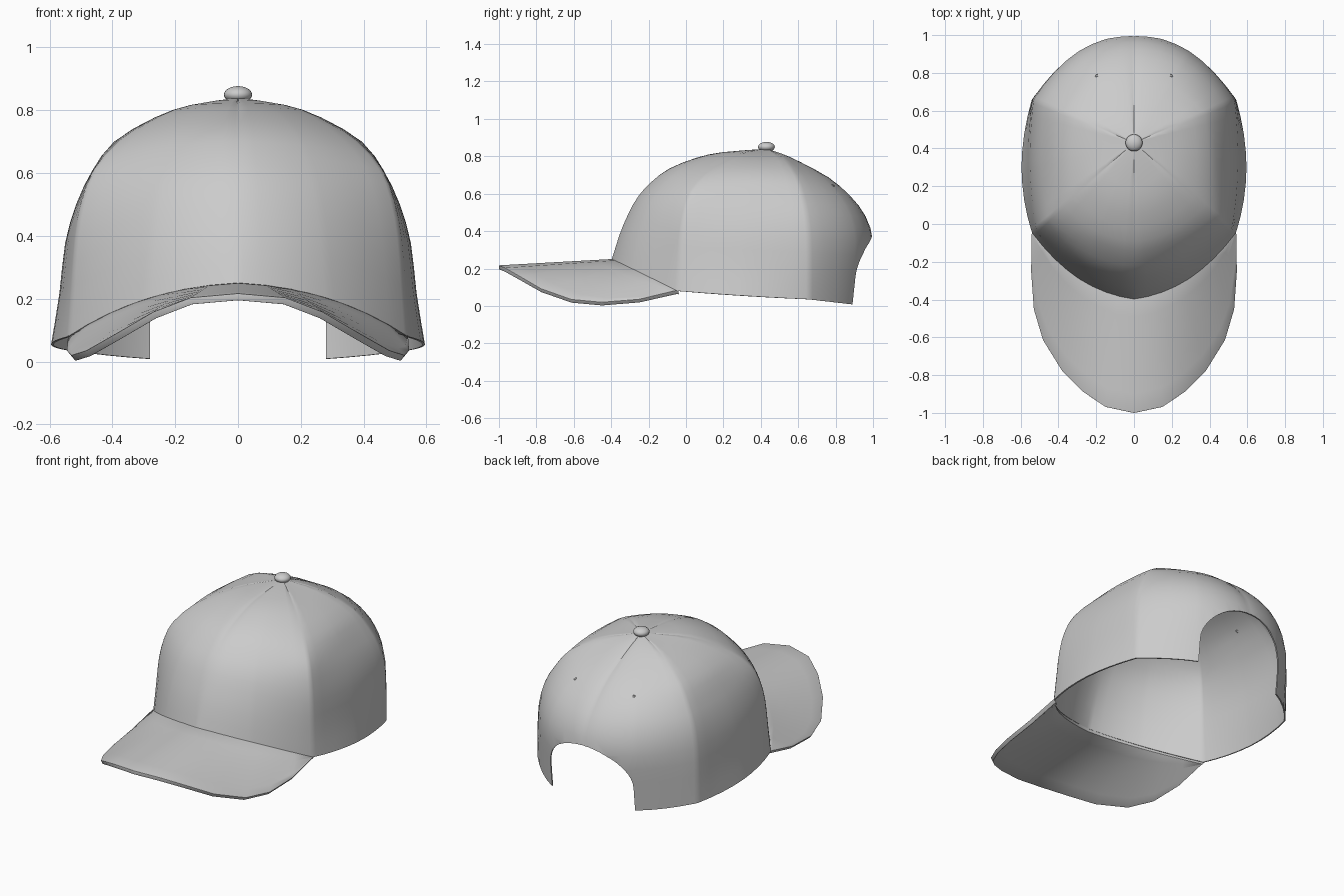
import bpy, bmesh, math
from mathutils import Vector

if "Cube" in bpy.data.objects:
    bpy.data.objects.remove(bpy.data.objects["Cube"])

APEX = Vector((0, 0.43, 0.84))
# Height fractions shared by all crown meridians
H = [0, .21, .41, .57, .70, .82, .92, .97, 1]
# Rim point and radial fractions of each meridian, front centre to back centre
MERIDIANS = [
    ((0, -.397, .25), (1, .955, .895, .83, .745, .63, .45, .28, 0)),
    ((.29, -.29, .20), (1, .965, .915, .855, .77, .655, .47, .29, 0)),
    ((.54, -.045, .08), (1, .98, .96, .92, .85, .70, .48, .28, 0)),
    ((.595, .30, .055), (1, .955, .925, .865, .78, .665, .44, .22, 0)),
    ((.54, .66, .035), (1, 1, .985, .93, .83, .69, .45, .23, 0)),
    ((.28, .89, .008), (1, 1.03, 1.05, .99, .86, .65, .36, .17, 0)),
    ((0, .955, .0), (1, 1.045, 1.085, 1.01, .85, .62, .32, .14, 0)),
]


def spline(pts, u):
    """Catmull-Rom point at parameter u of an open curve."""
    n = len(pts)
    i = min(int(u), n - 2)
    t = u - i
    a, b, c, d = (pts[max(0, min(n - 1, i + k))] for k in (-1, 0, 1, 2))
    return 0.5 * (2 * b + (c - a) * t + (2 * a - 5 * b + 4 * c - d) * t ** 2
                  + (3 * b - a - 3 * c + d) * t ** 3)


def panel_point(ring, u):
    """Arc across one panel (seam, middle, seam), creased at the seams."""
    i = int(u // 2) * 2
    t = u - i
    a, b, c = ring[i % 12], ring[(i + 1) % 12], ring[(i + 2) % 12]
    return a * ((t - 1) * (t - 2) / 2) + b * (t * (2 - t)) + c * (t * (t - 1) / 2)


def make(name, verts, faces):
    me = bpy.data.meshes.new(name)
    me.from_pydata([tuple(v) for v in verts], [], faces)
    ob = bpy.data.objects.new(name, me)
    bpy.context.collection.objects.link(ob)
    bm = bmesh.new()
    bm.from_mesh(me)
    bmesh.ops.remove_doubles(bm, verts=bm.verts, dist=1e-4)
    bmesh.ops.recalc_face_normals(bm, faces=bm.faces)
    bm.to_mesh(me)
    bm.free()
    return ob


def activate(ob):
    bpy.ops.object.select_all(action='DESELECT')
    ob.select_set(True)
    bpy.context.view_layer.objects.active = ob


def smooth(ob, angle=40):
    activate(ob)
    bpy.ops.object.shade_smooth_by_angle(angle=math.radians(angle))


def apply_mod(ob, kind, **settings):
    m = ob.modifiers.new(kind.title(), kind)
    for k, v in settings.items():
        setattr(m, k, v)
    activate(ob)
    bpy.ops.object.modifier_apply(modifier=m.name)


# Crown: splined meridians, mirrored into a closed ring of six panels
def meridian(rim, radii):
    rim = Vector(rim)
    out = []
    for r, h in zip(radii, H):
        p = APEX + (rim - APEX) * r
        p.z = rim.z + (APEX.z - rim.z) * h
        out.append(p)
    return out


half = [meridian(*m) for m in MERIDIANS]
ring = half + [[Vector((-p.x, p.y, p.z)) for p in m] for m in half[5:0:-1]]
STEPS = [0, .05, .25, .5, .75, .95]
us = [i + s for i in range(12) for s in STEPS]
rows = [k / 2 for k in range(16)]
cols = len(us)
verts = []
for v in rows:
    controls = [spline(m, v) for m in ring]
    for u in us:
        p = panel_point(controls, u)
        if u % 2 == 0 and v > 0:  # faint stitched groove at each panel seam
            p += (Vector((0, .43, .3)) - p).normalized() * .002
        verts.append(p)
verts.append(APEX)
faces = [(j * cols + i, j * cols + (i + 1) % cols,
          (j + 1) * cols + (i + 1) % cols, (j + 1) * cols + i)
         for j in range(len(rows) - 1) for i in range(cols)]
last = (len(rows) - 1) * cols
faces += [(last + i, last + (i + 1) % cols, len(verts) - 1) for i in range(cols)]
crown = make("crown", verts, faces)
apply_mod(crown, 'SOLIDIFY', thickness=.008, offset=-1)

# Arched opening at the back
arch = [(.28, -.3)] + [(.28 * math.cos(math.pi * k / 24), .15 + .22 * math.sin(math.pi * k / 24))
                       for k in range(25)] + [(-.28, -.3)]
n = len(arch)
cutter = make("opening_cutter",
              [(x, y, z) for y in (.6, 1.3) for x, z in arch],
              [tuple(range(n)), tuple(range(2 * n - 1, n - 1, -1))]
              + [(i, (i + 1) % n, n + (i + 1) % n, n + i) for i in range(n)])
cutter.hide_render = True
apply_mod(crown, 'BOOLEAN', operation='DIFFERENCE', solver='EXACT', object=cutter)
bpy.data.objects.remove(cutter)
smooth(crown, 50)

# Visor: ruled between the crown rim and a curved outer edge, with rounded lip
EDGE = [(0, -1, .206), (.148, -.968, .193), (.265, -.888, .148), (.376, -.775, .083),
        (.476, -.613, .026), (.524, -.45, .011), (.538, -.25, .027), (.535, -.048, .074)]
rim = [m[0] for m in ring]
strips = []
for k in range(-7, 8):
    x, y, z = EDGE[abs(k)]
    outer = Vector((math.copysign(x, k), y, z))
    inner = panel_point(rim, (2 * k / 7) % 12)
    inner += Vector((-inner.x * .012, .006, -.01))
    strips.append([inner.lerp(outer, t / 6) for t in range(7)])
verts = [p for s in strips for p in s]
faces = [(a * 7 + b, a * 7 + b + 1, a * 7 + b + 8, a * 7 + b + 7)
         for a in range(14) for b in range(6)]
visor = make("visor", verts, faces)
apply_mod(visor, 'SOLIDIFY', thickness=.022, offset=0)
apply_mod(visor, 'BEVEL', width=.008, segments=3, limit_method='ANGLE',
          angle_limit=math.radians(50))
smooth(visor, 50)

# Top button
bpy.ops.mesh.primitive_uv_sphere_add(segments=24, ring_count=12, radius=1, location=(0, .43, .85))
button = bpy.context.object
button.name = "top_button"
button.scale = (.045, .045, .027)
smooth(button, 60)

# Ventilation eyelets, one per panel
for x, y, z in [(.2, .01, .73), (.395, .4, .66), (.2, .79, .65)]:
    for s in (-1, 1):
        _, loc, nor, _ = crown.closest_point_on_mesh(Vector((s * x, y, z)))
        if nor.dot(loc - Vector((0, .3, .2))) < 0:
            nor = -nor
        bpy.ops.mesh.primitive_torus_add(major_radius=.007, minor_radius=.002, major_segments=16,
                                         minor_segments=6, location=loc,
                                         rotation=nor.to_track_quat('Z', 'Y').to_euler())
        bpy.context.object.name = "eyelet"
        smooth(bpy.context.object, 80)
